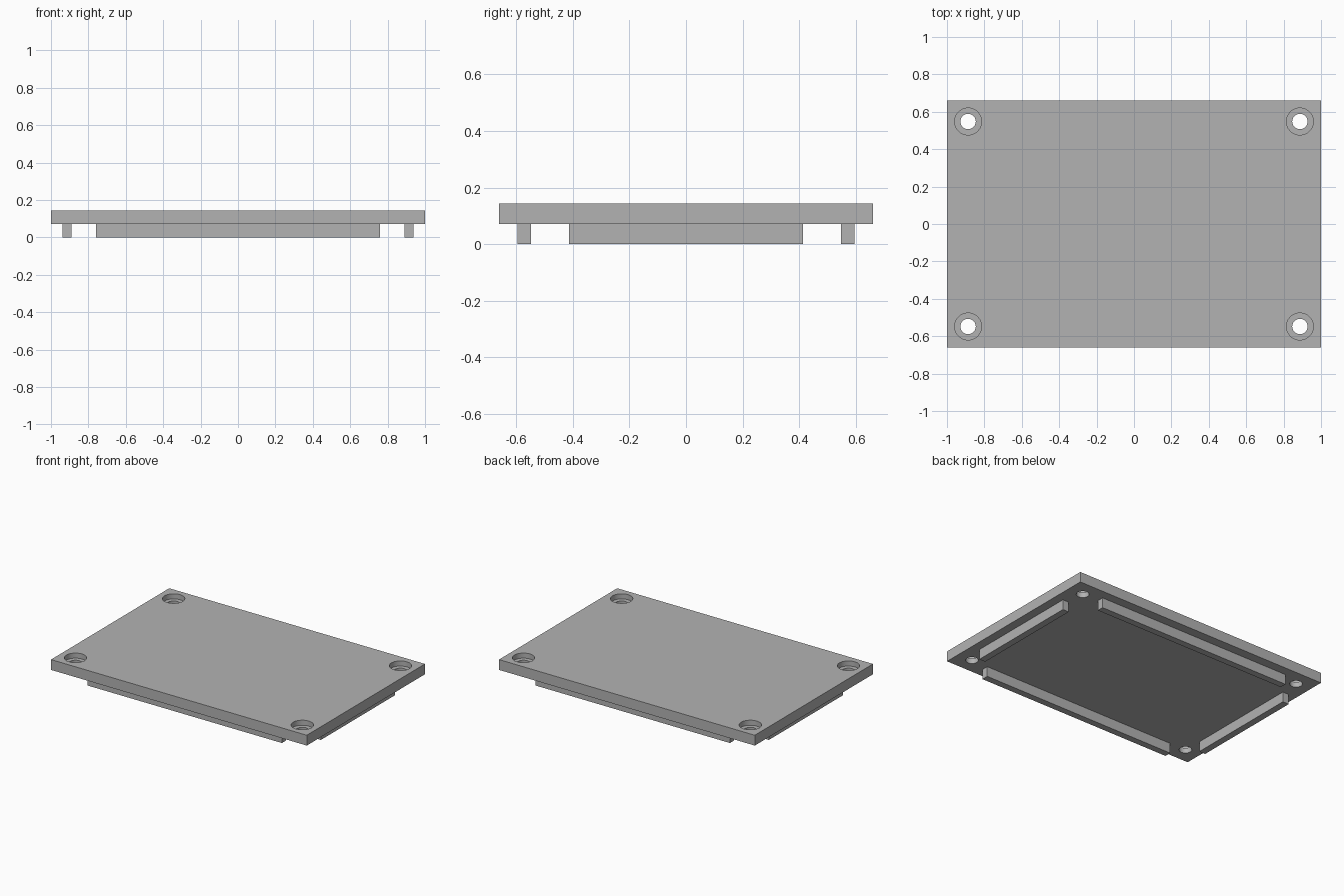
import bpy
import bmesh
from mathutils import Matrix, Vector

if "Cube" in bpy.data.objects:
    bpy.data.objects.remove(bpy.data.objects["Cube"], do_unlink=True)

LENGTH, WIDTH = 2.0, 1.32
BOTTOM, TOP = 0.071, 0.144
HOLE_X, HOLE_Y = 0.887, 0.548

grey = bpy.data.materials.new("plain grey")
grey.use_nodes = True
grey.diffuse_color = (0.45, 0.45, 0.45, 1)
grey.node_tree.nodes["Principled BSDF"].inputs["Base Color"].default_value = grey.diffuse_color


def finish(name, bm):
    mesh = bpy.data.meshes.new(name)
    bm.to_mesh(mesh)
    bm.free()
    mesh.materials.append(grey)
    obj = bpy.data.objects.new(name, mesh)
    bpy.context.collection.objects.link(obj)
    return obj


def box(name, low, high):
    low, high = Vector(low), Vector(high)
    bm = bmesh.new()
    place = Matrix.Translation((low + high) / 2) @ Matrix.Diagonal((*(high - low), 1))
    bmesh.ops.create_cube(bm, size=1, matrix=place)
    return finish(name, bm)


def corner_cutter(name, radius, low, high):
    # Four matching cylinders, one at each corner
    bm = bmesh.new()
    for sx in (-1, 1):
        for sy in (-1, 1):
            bmesh.ops.create_cone(
                bm, cap_ends=True, segments=48, radius1=radius, radius2=radius,
                depth=high - low,
                matrix=Matrix.Translation((sx * HOLE_X, sy * HOLE_Y, (low + high) / 2)))
    obj = finish(name, bm)
    obj.hide_render = True
    obj.hide_set(True)
    return obj


# Cover plate with counterbored screw holes
plate = box("cover_plate", (-LENGTH / 2, -WIDTH / 2, BOTTOM), (LENGTH / 2, WIDTH / 2, TOP))
for cutter in (corner_cutter("screw_hole_cutter", 0.041, 0, 0.2),
               corner_cutter("counterbore_cutter", 0.072, 0.108, 0.2)):
    cut = plate.modifiers.new(cutter.name, "BOOLEAN")
    cut.operation = "DIFFERENCE"
    cut.solver = "EXACT"
    cut.object = cutter

# Apply the cuts, then smooth only the round hole walls
bpy.context.view_layer.objects.active = plate
plate.select_set(True)
for name in [m.name for m in plate.modifiers]:
    bpy.ops.object.modifier_apply(modifier=name)
bpy.ops.object.shade_smooth_by_angle()

# Locating ribs under the plate
for side, sign in (("front", -1), ("back", 1)):
    y = sorted((sign * 0.548, sign * 0.595))
    box(side + "_rib", (-0.76, y[0], 0), (0.76, y[1], BOTTOM))
for side, sign in (("right", -1), ("left", 1)):
    x = sorted((sign * 0.89, sign * 0.938))
    box(side + "_rib", (x[0], -0.414, 0), (x[1], 0.414, BOTTOM))
